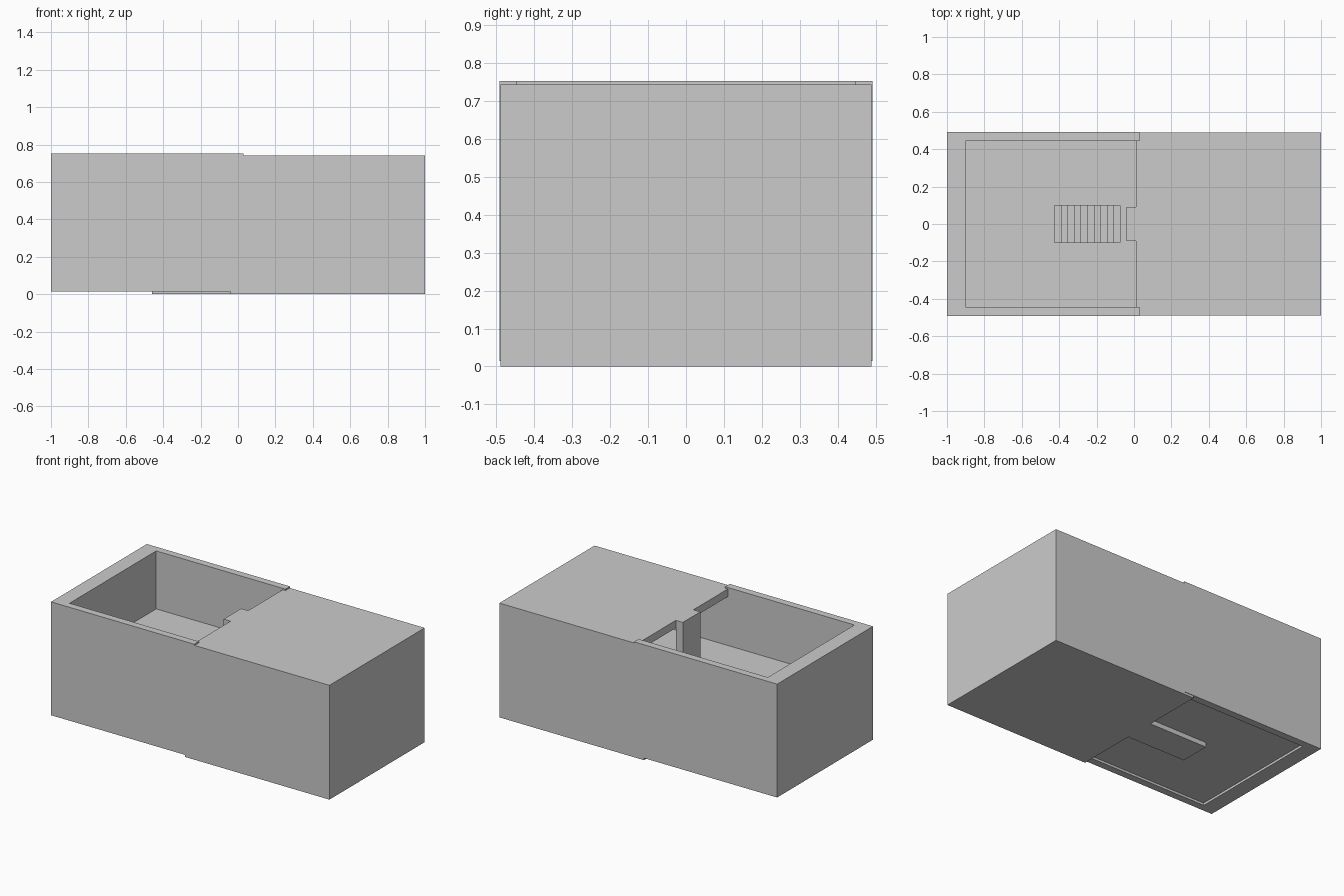
import bpy

if "Cube" in bpy.data.objects:
    bpy.data.objects.remove(bpy.data.objects["Cube"])

def box(name, x0, x1, y0, y1, z0, z1):
    bpy.ops.mesh.primitive_cube_add(size=1, location=((x0+x1)/2, (y0+y1)/2, (z0+z1)/2))
    ob = bpy.context.object
    ob.name = name
    ob.scale = (x1-x0, y1-y0, z1-z0)
    bpy.ops.object.transform_apply(location=True, rotation=True, scale=True)
    return ob

def profile_prism(name, pts, y0, y1):
    # extrude an x-z outline along y
    n = len(pts)
    verts = [(x, y, z) for y in (y0, y1) for x, z in pts]
    faces = [list(range(n)), list(range(2*n-1, n-1, -1))]
    faces += [[(i+1) % n, i, n+i, n+(i+1) % n] for i in range(n)]
    me = bpy.data.meshes.new(name)
    me.from_pydata(verts, [], faces)
    ob = bpy.data.objects.new(name, me)
    bpy.context.collection.objects.link(ob)
    return ob

FLOOR2, TOP, STAIR0, STAIR1 = 0.375, 0.743, -0.46, -0.04
STEPS = 12
RUN = (STAIR1 - STAIR0) / STEPS
RISE = FLOOR2 / STEPS

# Open half: three walls, slightly wider and taller than the roofed half
c = [(-1, -.492), (.03, -.492), (.03, -.445), (-.9, -.445),
     (-.9, .445), (.03, .445), (.03, .492), (-1, .492)]
walls = profile_prism("open_half_walls", c, .015, .752)
for v in walls.data.vertices:      # stand the plan outline upright
    v.co = (v.co.x, v.co.z, v.co.y)
walls.data.flip_normals()

# Roofed half: base, roof and walls
box("roofed_base", STAIR1, 1, -.489, .489, 0, .03)
box("roof", .01, 1, -.489, .489, .693, TOP)
box("end_wall", .9, 1, -.489, .489, .03, .693)
for s, nm in ((-1, "front"), (1, "back")):
    a, b = sorted((s*.445, s*.489))
    box(nm + "_roofed_wall", .01, .9, a, b, .03, .693)

# Ground floor of the open half
box("ground_floor", -.9, STAIR1, -.445, .445, .03, .045)

# Upper floor, with an opening over the stairs
hole = STAIR0 + RUN
z0 = FLOOR2 - .04
box("upper_floor_left", -.9, hole, -.445, .445, z0, FLOOR2)
box("upper_floor_right", STAIR1, .9, -.445, .445, z0, FLOOR2)
box("upper_floor_front", hole, STAIR1, -.445, -.1, z0, FLOOR2)
box("upper_floor_back", hole, STAIR1, .1, .445, z0, FLOOR2)

# Solid staircase
pts = [(STAIR0, 0)]
for i in range(STEPS):
    x = STAIR0 + i*RUN
    pts += [(x, (i+1)*RISE), (x+RUN, (i+1)*RISE)]
pts.append((STAIR1, 0))
stairs = profile_prism("staircase", pts, -.1, .1)

# Door slab at the head of the stairs
box("door_slab", STAIR1, .01, -.09, .09, FLOOR2, TOP)

# Consistent outward normals
import bmesh
for ob in (walls, stairs):
    bm = bmesh.new()
    bm.from_mesh(ob.data)
    bm.verts.ensure_lookup_table()
    bmesh.ops.remove_doubles(bm, verts=bm.verts, dist=1e-6)
    bmesh.ops.recalc_face_normals(bm, faces=bm.faces)
    bm.to_mesh(ob.data)
    bm.free()
